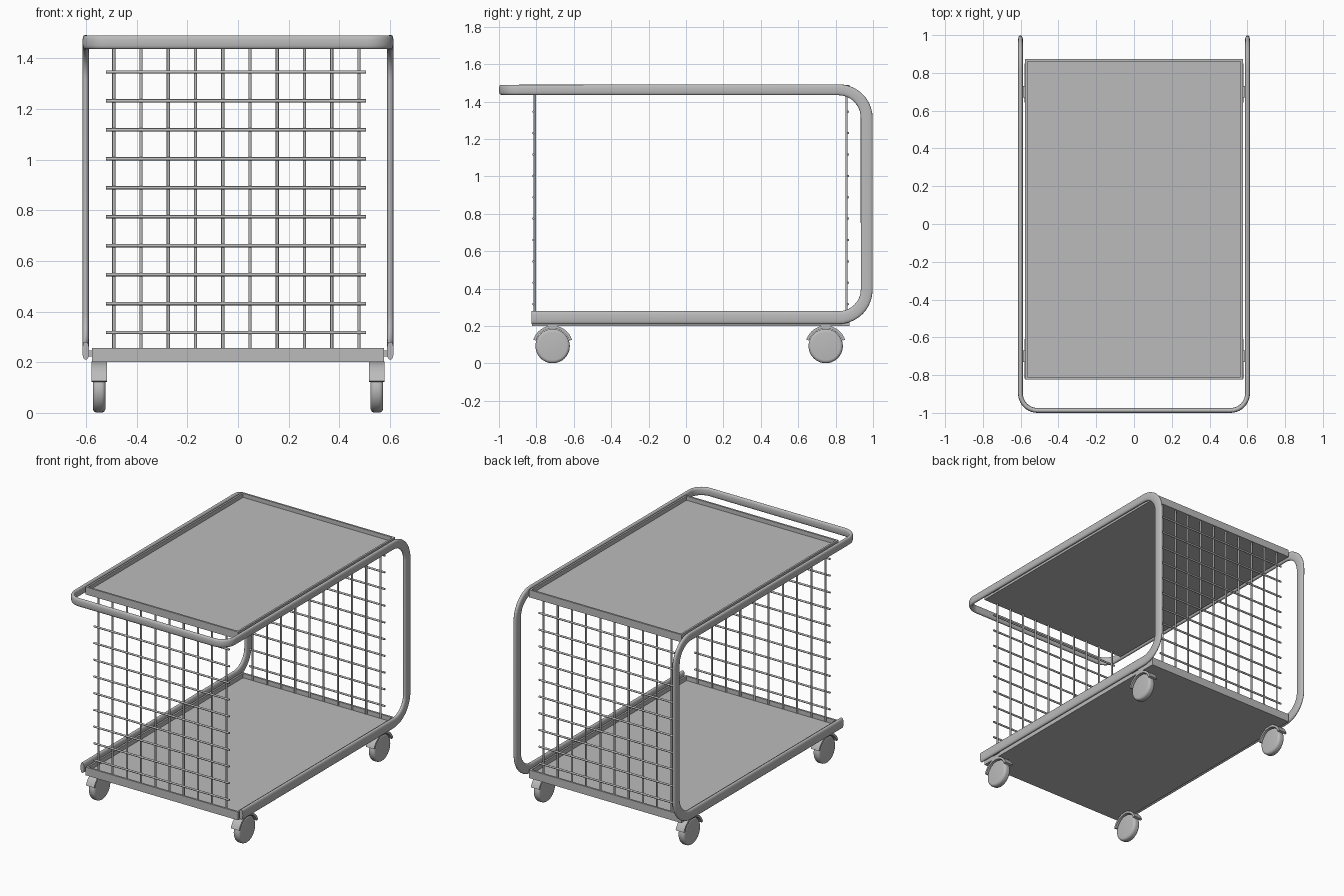
import bpy, bmesh
from math import sin, cos, pi, radians, copysign
from mathutils import Vector, Matrix

if "Cube" in bpy.data.objects:
    bpy.data.objects.remove(bpy.data.objects["Cube"], do_unlink=True)

grey = bpy.data.materials.new("light_grey_metal")
grey.use_nodes = True
colour = (0.5, 0.5, 0.5, 1)
grey.diffuse_color = colour
grey.node_tree.nodes["Principled BSDF"].inputs["Base Color"].default_value = colour


def finish(name, bm, angle=35):
    """Turn a bmesh into a shaded object."""
    bmesh.ops.recalc_face_normals(bm, faces=bm.faces)
    mesh = bpy.data.meshes.new(name)
    bm.to_mesh(mesh)
    bm.free()
    mesh.materials.append(grey)
    mesh.shade_smooth()
    mesh.set_sharp_from_angle(angle=radians(angle))
    obj = bpy.data.objects.new(name, mesh)
    bpy.context.collection.objects.link(obj)
    return obj


def box(bm, lo, hi):
    lo, hi = Vector(lo), Vector(hi)
    m = Matrix.Translation((lo + hi) / 2) @ Matrix.Diagonal((*(hi - lo), 1))
    return bmesh.ops.create_cube(bm, size=1, matrix=m)["verts"]


def bridge(bm, rings, cyclic=False, caps=True):
    """Skin a list of closed vertex rings."""
    n = len(rings[0])
    pairs = list(zip(rings, rings[1:]))
    if cyclic:
        pairs.append((rings[-1], rings[0]))
    for a, b in pairs:
        for i in range(n):
            j = (i + 1) % n
            bm.faces.new((a[i], a[j], b[j], b[i]))
    if caps and not cyclic:
        bm.faces.new(rings[0])
        bm.faces.new(rings[-1])


# Bent tube frame: one half swept along its path, then mirrored
X, Z_LOW, Z_TOP, Y_BACK, Y_FRONT = 0.601, 0.245, 1.463, 0.966, -0.987
R, RH, STEPS = 0.15, 0.09, 10
side = Vector((1, 0, 0))
stations = [(Vector((X, -0.825, Z_LOW)), Vector((0, 1, 0)), side, 0.070)]
for z0, start, size in ((Z_LOW + R, -pi / 2, 0.069), (Z_TOP - R, 0, 0.064)):
    for i in range(STEPS + 1):
        a = start + pi / 2 * i / STEPS
        p = Vector((X, Y_BACK - R + R * cos(a), z0 + R * sin(a)))
        stations.append((p, Vector((0, -sin(a), cos(a))), side, size - 0.006 * i / STEPS))
for i in range(STEPS + 1):
    a = pi / 2 * i / STEPS
    out = Vector((cos(a), -sin(a), 0))
    p = Vector((X - RH, Y_FRONT + RH, Z_TOP)) + out * RH
    stations.append((p, Vector((-sin(a), -cos(a), 0)), out, 0.054))
stations.append((Vector((0, Y_FRONT, Z_TOP)), Vector((-1, 0, 0)), Vector((0, -1, 0)), 0.054))

bm = bmesh.new()
rings = []
for p, tangent, thin, wide in stations:
    across = tangent.cross(thin)
    ring = []
    for k in range(20):
        a = 2 * pi * k / 20
        c, s = (copysign(abs(f) ** 0.75, f) for f in (cos(a), sin(a)))
        ring.append(bm.verts.new(p + thin * c * 0.0128 + across * s * wide / 2))
    rings.append(ring)
bridge(bm, rings, caps=False)
bm.faces.new(rings[0])
frame = finish("tube_frame", bm, 50)
mirror = frame.modifiers.new("Mirror", "MIRROR")
mirror.use_clip = True

# Two trays with raised rims
for name, bottom, top, floor in (("top_tray", 1.437, 1.488, 1.460),
                                 ("bottom_tray", 0.2, 0.256, 0.226)):
    bm = bmesh.new()
    verts = box(bm, (-0.577, -0.824, bottom), (0.577, 0.874, top))
    lid = max(bm.faces, key=lambda f: f.calc_center_median().z)
    bmesh.ops.inset_region(bm, faces=[lid], thickness=0.018)
    well = bmesh.ops.extrude_face_region(bm, geom=[lid])["geom"]
    bmesh.ops.delete(bm, geom=[lid], context="FACES_ONLY") if lid.is_valid else None
    for v in well:
        if isinstance(v, bmesh.types.BMVert):
            v.co.z = floor
    finish(name, bm)

# Small mounting pads joining the trays to the frame
bm = bmesh.new()
for s in (-1, 1):
    for y in (-0.7, 0.7):
        for z in (0.235, Z_TOP):
            box(bm, (s * 0.582 - 0.009, y - 0.03, z - 0.012),
                (s * 0.582 + 0.009, y + 0.03, z + 0.012))
finish("tray_mounts", bm)

# Wire grids at both ends
ROD = 0.0065


def rod(bm, centre, length, axis):
    m = Matrix.Translation(centre)
    if axis == "X":
        m = m @ Matrix.Rotation(pi / 2, 4, "Y")
    bmesh.ops.create_cone(bm, cap_ends=True, segments=8, radius1=ROD, radius2=ROD,
                          depth=length, matrix=m)


for name, y, gap in (("front_grid", -0.812, -0.004), ("back_grid", 0.862, 0.004)):
    bm = bmesh.new()
    for i in range(10):
        rod(bm, (-0.490 + 0.1075 * i, y - gap, 0.84), 1.22, "Z")
        rod(bm, (-0.007, y + gap, 0.317 + 0.1143 * i), 1.026, "X")
    finish(name, bm, 50)

# Casters: rounded wheel beneath a curved guard
WHEEL_R, HALF, ROUND, AXLE_Z = 0.092, 0.025, 0.017, 0.093
profile = [(-HALF, 0.0)]
for start, cx in ((pi, ROUND - HALF), (pi / 2, HALF - ROUND)):
    for i in range(6):
        a = start - pi / 2 * i / 5
        profile.append((cx + ROUND * cos(a), WHEEL_R - ROUND + ROUND * sin(a)))
profile.append((HALF, 0.0))

for end, y in (("front", -0.713), ("back", 0.747)):
    for label, x in (("left", 0.548), ("right", -0.548)):
        bm = bmesh.new()
        line = [bm.verts.new((x + u, y, AXLE_Z + r)) for u, r in profile]
        edges = [bm.edges.new(e) for e in zip(line, line[1:])]
        bmesh.ops.spin(bm, geom=line + edges, cent=(x, y, AXLE_Z), axis=(1, 0, 0),
                       angle=2 * pi, steps=32)
        bmesh.ops.remove_doubles(bm, verts=bm.verts, dist=0.0002)
        finish(f"{end}_{label}_wheel", bm, 50)

        bm = bmesh.new()
        rings = []
        for i in range(17):
            a = radians(18 + 144 * i / 16)
            rings.append([bm.verts.new((x + u, y + r * cos(a), AXLE_Z + r * sin(a)))
                          for u, r in ((-0.031, 0.094), (0.031, 0.094),
                                       (0.031, 0.109), (-0.031, 0.109))])
        bridge(bm, rings)
        finish(f"{end}_{label}_wheel_guard", bm)
